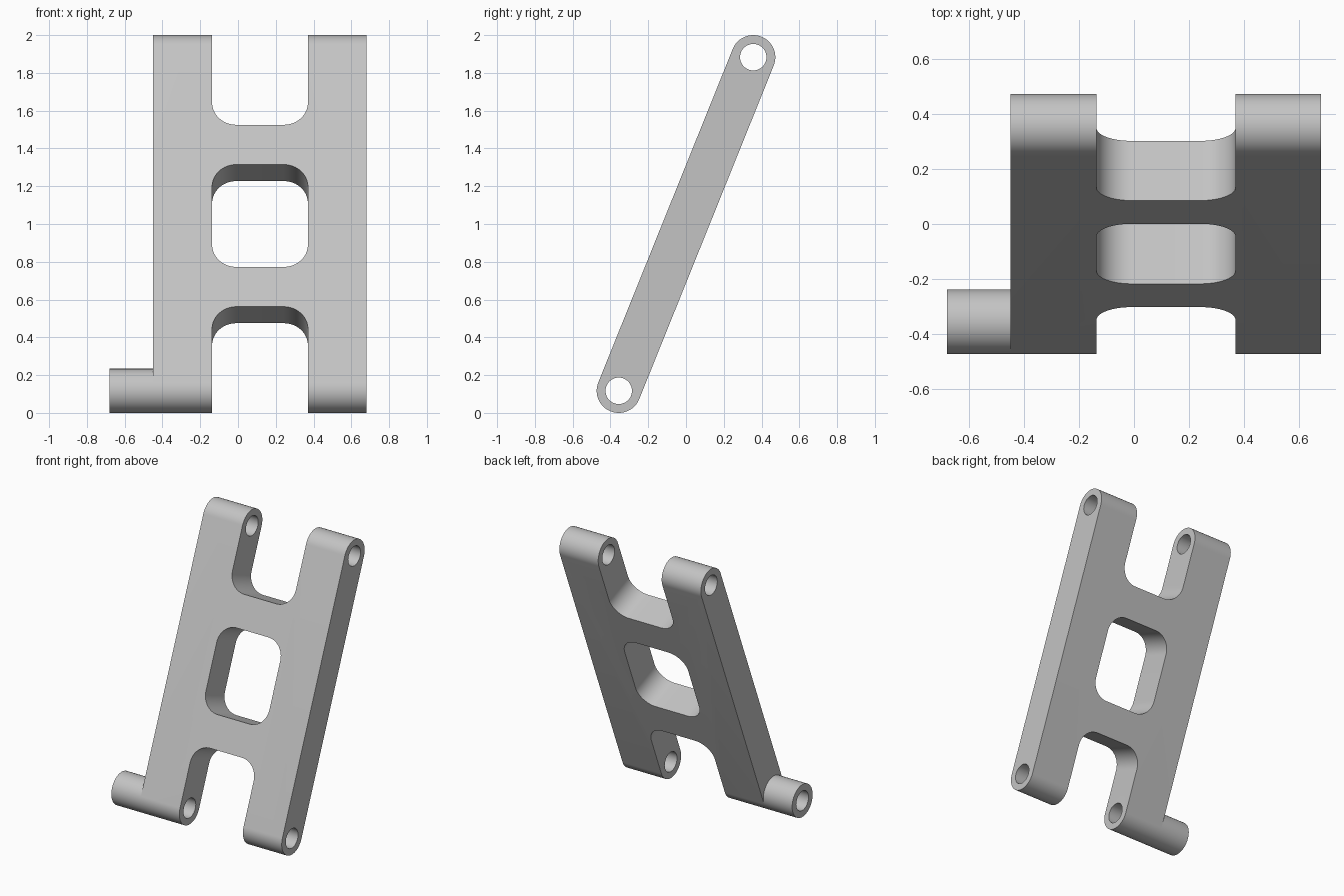
import bpy, bmesh, math
from mathutils import Matrix, Vector

if "Cube" in bpy.data.objects:
    bpy.data.objects.remove(bpy.data.objects["Cube"])

R, HOLE, SEG = 0.117, 0.07, 64            # end radius, pin hole radius, round resolution
X_BOSS, X_LEFT, X_RIGHT = -0.68, -0.45, 0.68
SLOT_X = (-0.137, 0.37)
FILLET = 0.127
LOW, HIGH = Vector((0, -0.356, R)), Vector((0, 0.356, 2 - R))
AXIS = HIGH - LOW
LENGTH = AXIS.length
# local frame: z runs from lower pin to upper pin, y is the thickness
PLACE = Matrix.Translation(LOW) @ Matrix.Rotation(-math.atan2(AXIS.y, AXIS.z), 4, "X")

grey = bpy.data.materials.new("light grey metal")
grey.use_nodes = True
COLOUR = (0.55, 0.55, 0.55, 1)
grey.diffuse_color = COLOUR
grey.node_tree.nodes["Principled BSDF"].inputs["Base Color"].default_value = COLOUR


def finish(bm, name):
    bmesh.ops.recalc_face_normals(bm, faces=bm.faces)
    mesh = bpy.data.meshes.new(name)
    bm.to_mesh(mesh)
    bm.free()
    mesh.materials.append(grey)
    ob = bpy.data.objects.new(name, mesh)
    ob.matrix_world = PLACE
    bpy.context.collection.objects.link(ob)
    return ob


def arc(cx, cy, r, start, end, n):
    return [(cx + r * math.cos(a), cy + r * math.sin(a))
            for a in (start + (end - start) * i / n for i in range(n + 1))]


def skin(bm, a, b, closed=True):
    for i in range(len(a) if closed else len(a) - 1):
        j = (i + 1) % len(a)
        bm.faces.new((a[i], a[j], b[j], b[i]))


def prism(name, points, lo, hi, to_3d):
    bm = bmesh.new()
    a, b = ([bm.verts.new(to_3d(p, d)) for p in points] for d in (lo, hi))
    skin(bm, a, b)
    bm.faces.new(a)
    bm.faces.new(b)
    return finish(bm, name)


# plate with rounded ends, whose lower round carries on into a side boss
half = SEG // 2
under = arc(0, 0, R, math.pi, 2 * math.pi, half)
over = arc(0, LENGTH, R, 0, math.pi, half)
inner = arc(0, 0, R, 0, math.pi, half)[1:-1]
bm = bmesh.new()


def ring(x, pts):
    return [bm.verts.new((x, y, z)) for y, z in pts]


right = ring(X_RIGHT, under + over)
left = ring(X_LEFT, under + over)
boss_top = ring(X_LEFT, inner)
boss_end = ring(X_BOSS, under + inner)
skin(bm, right, left)
skin(bm, left[:half + 1] + boss_top, boss_end)
bm.faces.new(right)
bm.faces.new(boss_end)
bm.faces.new(left[half:] + [left[0]] + boss_top[::-1])
link = finish(bm, "link_arm")


# rounded window and end slots through the thickness
def slot_cutter(name, z0, z1):
    x0, x1 = SLOT_X
    q = math.pi / 2
    corners = [(x1, z1, -1, -1), (x0, z1, 1, -1), (x0, z0, 1, 1), (x1, z0, -1, 1)]
    pts = []
    for k, (x, z, sx, sz) in enumerate(corners):
        pts += arc(x + sx * FILLET, z + sz * FILLET, FILLET, k * q, (k + 1) * q, 16)
    return prism(name, pts, -0.3, 0.3, lambda p, d: (p[0], d, p[1]))


NOTCH, WINDOW = 0.433, 0.66
cutters = [slot_cutter("lower_slot_cutter", -0.5, NOTCH),
           slot_cutter("window_cutter", WINDOW, LENGTH - WINDOW),
           slot_cutter("upper_slot_cutter", LENGTH - NOTCH, LENGTH + 0.5)]

# pin holes across the full width
for name, z in (("lower_pin_cutter", 0), ("upper_pin_cutter", LENGTH)):
    cutters.append(prism(name, arc(0, z, HOLE, 0, 2 * math.pi, SEG)[:-1],
                         -1, 1, lambda p, d: (d, p[0], p[1])))

bpy.ops.object.select_all(action="DESELECT")
bpy.context.view_layer.objects.active = link
link.select_set(True)
for cutter in cutters:
    cutter.hide_render = True
    mod = link.modifiers.new(cutter.name, "BOOLEAN")
    mod.operation, mod.solver, mod.object = "DIFFERENCE", "EXACT", cutter
    bpy.ops.object.modifier_apply(modifier=mod.name)
    bpy.data.objects.remove(cutter)

bpy.ops.object.shade_smooth_by_angle(angle=math.radians(30))
